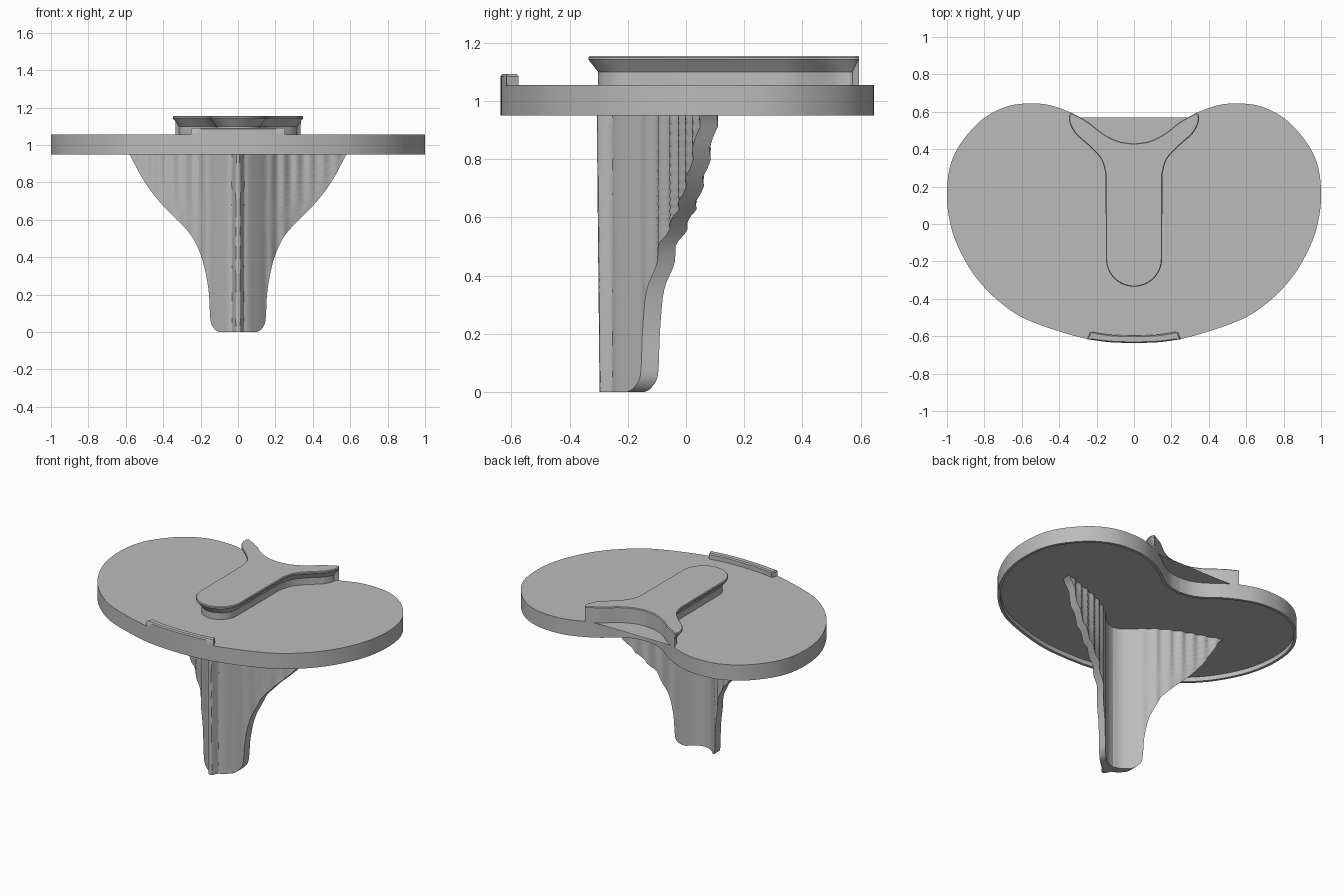
import bpy, bmesh, math
from mathutils import Vector

if "Cube" in bpy.data.objects:
    bpy.data.objects.remove(bpy.data.objects["Cube"], do_unlink=True)

grey = bpy.data.materials.new("plain grey")
grey.use_nodes = True
COLOUR = (0.5, 0.5, 0.5, 1)
grey.diffuse_color = COLOUR
grey.node_tree.nodes["Principled BSDF"].inputs["Base Color"].default_value = COLOUR


def finish(name, bm, angle=35):
    bmesh.ops.recalc_face_normals(bm, faces=bm.faces)
    mesh = bpy.data.meshes.new(name)
    bm.to_mesh(mesh)
    bm.free()
    obj = bpy.data.objects.new(name, mesh)
    bpy.context.collection.objects.link(obj)
    mesh.materials.append(grey)
    bpy.ops.object.select_all(action="DESELECT")
    obj.select_set(True)
    bpy.context.view_layer.objects.active = obj
    bpy.ops.object.shade_smooth_by_angle(angle=math.radians(angle))
    return obj


def spline(points, steps=6):
    """Smooth curve through the points."""
    p = [Vector(q) for q in points]
    p = [2 * p[0] - p[1]] + p + [2 * p[-1] - p[-2]]
    out = []
    for a, b, c, d in zip(p, p[1:], p[2:], p[3:]):
        for k in range(steps):
            t = k / steps
            out.append(0.5 * (2 * b + (c - a) * t + (2 * a - 5 * b + 4 * c - d) * t * t
                              + (3 * b - a - 3 * c + d) * t ** 3))
    return out + [p[-2]]


def mirrored(half):
    """Close a half outline whose ends lie on x = 0."""
    return half + [Vector((-v.x, v.y)) for v in half[-2:0:-1]]


def inset(loop, dist, keep=lambda v: False):
    out = []
    for i, v in enumerate(loop):
        along = (loop[(i + 1) % len(loop)] - loop[i - 1]).normalized()
        normal = Vector((along.y, -along.x))
        out.append(v if keep(v) else v + normal * dist)
    return out


def loft(bm, rings):
    """Skin a stack of (outline, z) rings and cap both ends."""
    rows = [[bm.verts.new((v.x, v.y, z)) for v in loop] for loop, z in rings]
    for a, b in zip(rows, rows[1:]):
        for i in range(len(a)):
            j = (i + 1) % len(a)
            bm.faces.new((a[i], a[j], b[j], b[i]))
    bm.faces.new(rows[0])
    bm.faces.new(rows[-1])


# Kidney-shaped plate with a thin rim around a recessed underside
notch = spline([(0, .43), (.08, .442), (.16, .48), (.25, .548), (.335, .595)])
lobe = spline([(.335, .595), (.44, .633), (.55, .645), (.68, .628), (.81, .56),
               (.92, .44), (.98, .32), (1, .18), (.99, .04), (.95, -.1), (.87, -.25),
               (.77, -.37), (.64, -.475), (.5, -.54), (.3, -.603), (.15, -.63), (0, -.637)])
outline = mirrored(notch + lobe[1:])
inner = inset(outline, .018)
bm = bmesh.new()
loft(bm, [(inner, .98), (inner, .95), (outline, .95), (outline, 1.055)])
finish("plate", bm)

# Y-shaped catch: narrow stem, flared head, back edge flush with the notch
side = spline([(.335, .595), (.347, .575), (.342, .535), (.31, .48), (.23, .408),
               (.175, .345), (.152, .27)])
nose = [Vector((.15 * math.cos(a), -.185 - .15 * math.sin(a)))
        for a in [math.pi / 2 * k / 14 for k in range(15)]]
head = mirrored(notch + side[1:] + nose)
stem = inset(head, .033, lambda v: any(abs(abs(v.x) - n.x) + abs(v.y - n.y) < 1e-4 for n in notch))
bm = bmesh.new()
loft(bm, [(stem, 1.05), (stem, 1.10), (head, 1.142), (head, 1.15), (inset(head, .004), 1.155)])
finish("catch", bm)

# Low curved lip along the front edge
front = [v for v in outline if v.y < -.5 and abs(v.x) < .24]
front.sort(key=lambda v: v.x)
ends = [Vector((s * .25, -.616)) for s in (-1, 1)]
outer = [ends[0]] + front + [ends[1]]
back = [Vector((v.x * .93, v.y + .04)) for v in reversed(outer)]
lip = outer + back
bm = bmesh.new()
loft(bm, [(lip, 1.05), (lip, 1.085), (inset(lip, -.006), 1.092)])
finish("front_lip", bm)

# Swept, ribbed keel: width by height, and back surface by distance from the middle
width = spline([(0, .1), (.012, .122), (.045, .143), (.1, .15), (.2, .155), (.3, .17),
                (.4, .195), (.5, .24), (.58, .305), (.68, .405), (.8, .498), (.95, .58)], 4)
width += [Vector((.965, .592)), Vector((.985, .62))]
sweep = spline([(0, -.2), (.05, -.185), (.1, -.143), (.15, -.095), (.2, -.055),
                (.28, -.005), (.36, .032), (.5, .08), (.64, .13)], 8)


def back_y(x):
    for a, b in zip(sweep, sweep[1:]):
        if x <= b.x:
            return a.y + (b.y - a.y) * (x - a.x) / (b.x - a.x)
    return sweep[-1].y


def rib(x):
    fade = min(1, max(0, (x - .13) / .06))
    return .008 * fade * math.cos(2 * math.pi * x / .07)


COLS = 144
bm = bmesh.new()
rows = []
for z, w in width:
    fronts, backs = [], []
    for k in range(COLS + 1):
        x = (2 * k / COLS - 1) * w
        r = abs(x)
        y = back_y(r) + rib(r)
        ridge = (.037 + .01 * z) * min(1, max(0, (.032 - r) / .02))
        fronts.append(bm.verts.new((x, y - .06 - ridge, z)))
        backs.append(bm.verts.new((x, y, z)))
    rows.append(fronts + backs[::-1])
for a, b in zip(rows, rows[1:]):
    for i in range(len(a)):
        j = (i + 1) % len(a)
        bm.faces.new((a[i], a[j], b[j], b[i]))
for row in (rows[0], rows[-1]):
    for k in range(COLS):
        bm.faces.new((row[k], row[k + 1], row[-2 - k], row[-1 - k]))
finish("ribbed_keel", bm)
